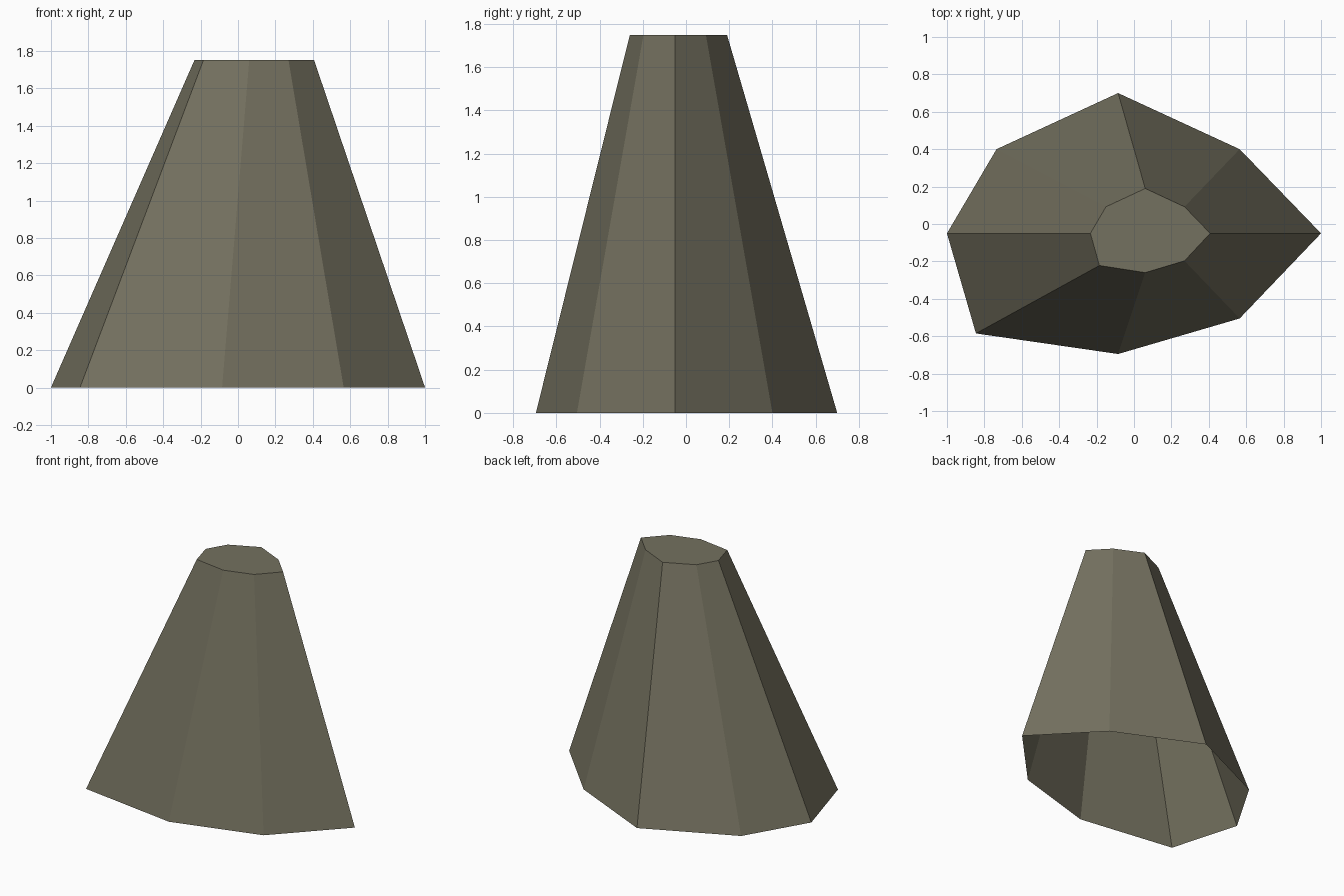
import bpy, bmesh

if "Cube" in bpy.data.objects:
    bpy.data.objects.remove(bpy.data.objects["Cube"])

HEIGHT = 1.75
# Irregular eight-sided outlines, counter-clockwise from the +x corner
BASE = [(1.0, -0.05), (0.565, 0.40), (-0.085, 0.70), (-0.735, 0.40),
        (-1.0, -0.05), (-0.845, -0.585), (-0.085, -0.695), (0.565, -0.505)]
TOP = [(0.407, -0.05), (0.27, 0.092), (0.06, 0.19), (-0.15, 0.092),
       (-0.233, -0.05), (-0.185, -0.222), (0.06, -0.26), (0.27, -0.197)]

mat = bpy.data.materials.new("olive grey stone")
mat.diffuse_color = (0.175, 0.165, 0.115, 1)
mat.use_nodes = True
mat.node_tree.nodes["Principled BSDF"].inputs["Base Color"].default_value = mat.diffuse_color

# Tapered rock: open underneath, flat cap on top
bm = bmesh.new()
low = [bm.verts.new((x, y, 0)) for x, y in BASE]
high = [bm.verts.new((x, y, HEIGHT)) for x, y in TOP]
n = len(low)
for i in range(n):
    j = (i + 1) % n
    bm.faces.new((low[i], low[j], high[j], high[i]))
bm.faces.new(high)

mesh = bpy.data.meshes.new("tapered_rock")
bm.to_mesh(mesh)
bm.free()
mesh.materials.append(mat)
rock = bpy.data.objects.new("tapered_rock", mesh)
bpy.context.collection.objects.link(rock)
